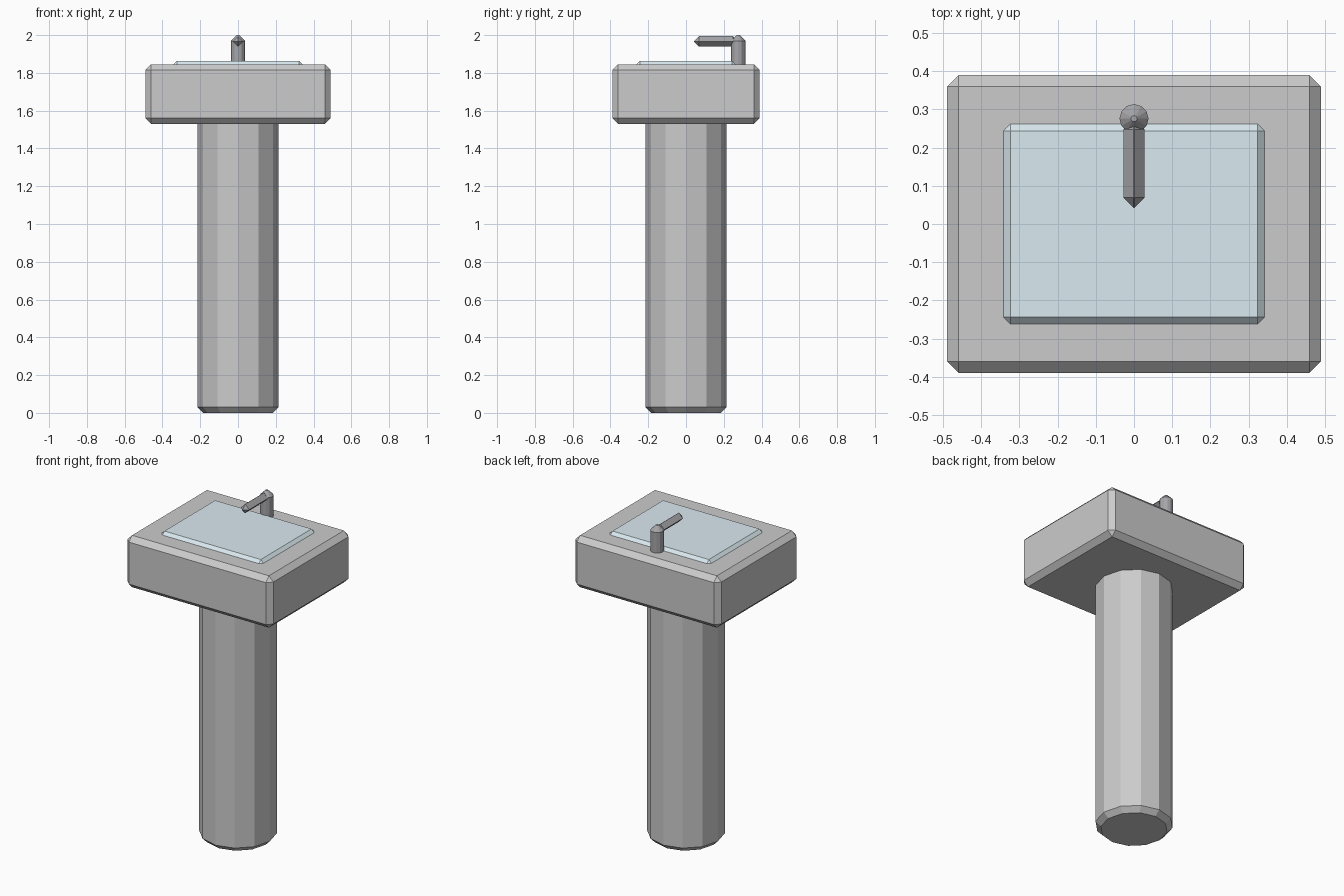
import bpy, bmesh, math
from mathutils import Matrix, Vector

if "Cube" in bpy.data.objects:
    bpy.data.objects.remove(bpy.data.objects["Cube"])


def material(name, rgb):
    m = bpy.data.materials.new(name)
    m.diffuse_color = (*rgb, 1)
    m.use_nodes = True
    m.node_tree.nodes["Principled BSDF"].inputs["Base Color"].default_value = m.diffuse_color
    return m


def finish(bm, name, mat):
    bmesh.ops.recalc_face_normals(bm, faces=bm.faces)
    mesh = bpy.data.meshes.new(name)
    bm.to_mesh(mesh)
    bm.free()
    mesh.materials.append(mat)
    ob = bpy.data.objects.new(name, mesh)
    bpy.context.collection.objects.link(ob)
    return ob


def chamfer(bm, edges, width):
    bmesh.ops.bevel(bm, geom=edges, offset=width, offset_type='OFFSET',
                    segments=1, affect='EDGES', clamp_overlap=True)


def box(name, lo, hi, width, mat):
    lo, hi = Vector(lo), Vector(hi)
    bm = bmesh.new()
    bmesh.ops.create_cube(bm, size=1, matrix=Matrix.Translation((lo + hi) / 2)
                          @ Matrix.Diagonal((*(hi - lo), 1)))
    chamfer(bm, bm.edges[:], width)
    return finish(bm, name, mat)


def post(name, y, radius, z0, z1, width, mat):
    # 12-sided post with chamfered rims, a corner pointing along +x
    bm = bmesh.new()
    rings = []
    for r, z in ((radius - width, z0), (radius, z0 + width),
                 (radius, z1 - width), (radius - width, z1)):
        rings.append([bm.verts.new((r * math.cos(i * math.tau / 12),
                                    y + r * math.sin(i * math.tau / 12), z))
                      for i in range(12)])
    for a, b in zip(rings, rings[1:]):
        for i in range(12):
            j = (i + 1) % 12
            bm.faces.new((a[i], a[j], b[j], b[i]))
    bm.faces.new(rings[0][::-1])
    bm.faces.new(rings[-1])
    return finish(bm, name, mat)


stone = material("porcelain", (0.86, 0.86, 0.84))
blue = material("water", (0.70, 0.82, 0.87))
metal = material("dark_metal", (0.38, 0.38, 0.40))

# Pedestal and basin block
post("pedestal", 0, 0.215, 0, 1.6, 0.03, stone)
box("basin", (-0.49, -0.39, 1.53), (0.49, 0.39, 1.845), 0.03, stone)

# Raised water panel
box("water", (-0.343, -0.263, 1.80), (0.343, 0.263, 1.863), 0.019, blue)

# Tap: upright with pointed cap, diamond-section spout
post("tap_upright", 0.276, 0.038, 1.80, 2.0, 0.03, metal)
box("tap_spout", (-0.0275, 0.042, 1.939), (0.0275, 0.275, 1.994), 0.0268, metal)
